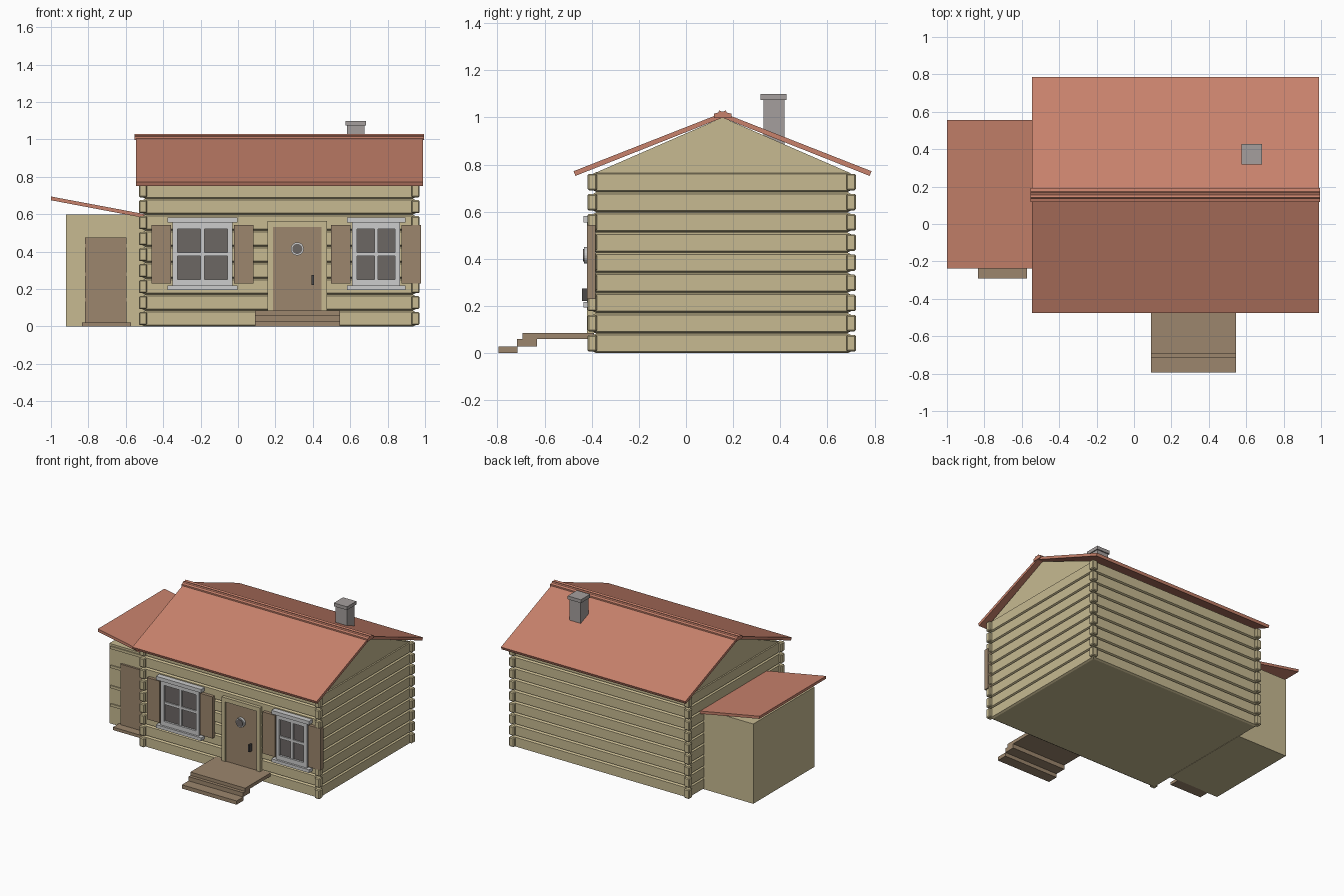
import bpy, bmesh, math

if "Cube" in bpy.data.objects:
    bpy.data.objects.remove(bpy.data.objects["Cube"])


def colour(name, r, g, b):
    m = bpy.data.materials.new(name)
    m.diffuse_color = [((c / 255 + 0.055) / 1.055) ** 2.4 for c in (r, g, b)] + [1]
    m.use_nodes = True
    m.node_tree.nodes["Principled BSDF"].inputs["Base Color"].default_value = m.diffuse_color
    return m


LOG = colour("pale_log", 199, 186, 145)
ROOF = colour("red_roof", 200, 130, 108)
WOOD = colour("brown_wood", 156, 134, 109)
TRIM = colour("light_trim", 204, 204, 204)
GLASS = colour("dark_glass", 108, 103, 100)
STONE = colour("grey_stone", 165, 159, 157)
IRON = colour("dark_iron", 75, 73, 72)


def finish(name, bm, mat):
    bmesh.ops.recalc_face_normals(bm, faces=bm.faces)
    me = bpy.data.meshes.new(name)
    bm.to_mesh(me)
    bm.free()
    me.materials.append(mat)
    ob = bpy.data.objects.new(name, me)
    bpy.context.collection.objects.link(ob)
    return ob


def prism(name, pts, a, b, mat, axis="x"):
    """Extrude a (y, z) or (x, z) outline along x or y from a to b."""
    bm = bmesh.new()
    put = (lambda u, w, t: (t, u, w)) if axis == "x" else (lambda u, w, t: (u, t, w))
    ends = [[bm.verts.new(put(u, w, t)) for u, w in pts] for t in (a, b)]
    bm.faces.new(ends[0])
    bm.faces.new(ends[1])
    n = len(pts)
    for i in range(n):
        j = (i + 1) % n
        bm.faces.new((ends[0][i], ends[0][j], ends[1][j], ends[1][i]))
    return finish(name, bm, mat)


def box(name, x0, x1, y0, y1, z0, z1, mat, bevel=0):
    ob = prism(name, [(y0, z0), (y1, z0), (y1, z1), (y0, z1)], x0, x1, mat)
    if bevel:
        mod = ob.modifiers.new("bevel", "BEVEL")
        mod.width = bevel
        mod.segments = 1
    return ob


def disc(name, x, z, r, y0, y1, mat, n=20):
    pts = [(x + r * math.cos(2 * math.pi * i / n), z + r * math.sin(2 * math.pi * i / n))
           for i in range(n)]
    return prism(name, pts, y0, y1, mat, "y")


# Log walls: stacked courses with a groove between each
X0, X1, Y0, Y1 = -0.51, 0.95, -0.395, 0.70
COURSES, PITCH = 9, 0.0855
bm = bmesh.new()
rings = []
for i in range(COURSES):
    for dz, inset in ((0, 0.014), (0.007, 0), (0.077, 0), (PITCH - 0.001, 0.014)):
        z = i * PITCH + dz
        rings.append([bm.verts.new(p) for p in (
            (X0 + inset, Y0 + inset, z), (X1 - inset, Y0 + inset, z),
            (X1 - inset, Y1 - inset, z), (X0 + inset, Y1 - inset, z))])
for lo, hi in zip(rings, rings[1:]):
    for k in range(4):
        bm.faces.new((lo[k], lo[(k + 1) % 4], hi[(k + 1) % 4], hi[k]))
bm.faces.new(rings[0])
bm.faces.new(rings[-1])
finish("log_walls", bm, LOG)

# Log ends at the four corners
for i in range(COURSES):
    for x in (-0.53, 0.927):
        for y in (-0.418, 0.68):
            box("log_end", x, x + 0.043, y, y + 0.041,
                i * PITCH + 0.007, i * PITCH + 0.077, LOG, 0.006)

# Gable infill under the main roof
RIDGE = 0.155
prism("gable", [(-0.385, 0.765), (0.695, 0.765), (RIDGE, 1.0)], X0 + 0.006, X1 - 0.006, LOG)

# Main roof: two slopes and a ridge cap
slope = [(-0.632, 0.772), (0, 1.02), (0, 0.999), (-0.624, 0.752)]
for s, name in ((1, "roof_front"), (-1, "roof_back")):
    prism(name, [(RIDGE + s * y, z) for y, z in slope], -0.545, 0.988, ROOF)
cap = [(-0.037, 0.997), (-0.037, 1.016), (-0.018, 1.021), (-0.014, 1.03), (0, 1.024)]
cap += [(-y, z) for y, z in reversed(cap[:-1])]
prism("ridge_cap", [(RIDGE + y, z) for y, z in cap], -0.553, 0.995, ROOF)

# Chimney
box("chimney", 0.583, 0.677, 0.328, 0.418, 0.78, 1.08, STONE)
box("chimney_cap", 0.575, 0.685, 0.317, 0.427, 1.075, 1.10, STONE)

# Side shed with a tilted roof, battens, door and doorstep
box("shed", -0.92, -0.50, -0.215, 0.515, 0, 0.60, LOG)
prism("shed_roof", [(-1.0, 0.695), (-0.50, 0.601), (-0.504, 0.581), (-1.0, 0.675)],
      -0.237, 0.555, ROOF, "y")
for z in (0.133, 0.27, 0.422, 0.565):
    box("shed_batten", -0.907, -0.505, -0.223, -0.21, z, z + 0.02, LOG)
box("shed_door", -0.818, -0.595, -0.23, -0.21, 0.015, 0.477, WOOD)
box("shed_step", -0.835, -0.572, -0.292, -0.21, 0, 0.022, WOOD)

# Front door with frame, round window and handle
for x in (0.158, 0.447):
    box("door_frame_side", x, x + 0.03, -0.42, -0.38, 0.085, 0.565, LOG)
box("door_frame_top", 0.188, 0.447, -0.42, -0.38, 0.533, 0.565, LOG)
box("front_door", 0.188, 0.447, -0.412, -0.38, 0.085, 0.533, WOOD)
disc("door_window_rim", 0.317, 0.415, 0.035, -0.432, -0.40, TRIM)
disc("door_window_glass", 0.317, 0.415, 0.027, -0.437, -0.42, GLASS)
box("door_handle", 0.394, 0.406, -0.442, -0.405, 0.222, 0.275, IRON)

# Porch steps
for y0, y1, z0, z1 in ((-0.795, -0.715, 0, 0.028), (-0.717, -0.633, 0.028, 0.06),
                       (-0.693, -0.39, 0.06, 0.085)):
    box("porch_step", 0.09, 0.545, y0, y1, z0, z1, WOOD)


def window(x0, x1):
    """Framed four-pane window with sill, head trim and two shutters."""
    mid, t = (x0 + x1) / 2, 0.027
    box("window_glass", x0 + 0.01, x1 - 0.01, -0.405, -0.38, 0.23, 0.55, GLASS)
    for x in (x0, x1 - t):
        box("window_stile", x, x + t, -0.42, -0.38, 0.218, 0.555, TRIM)
    for z in (0.218, 0.522):
        box("window_rail", x0 + t, x1 - t, -0.42, -0.38, z, z + 0.033, TRIM)
    box("window_mullion", mid - 0.01, mid + 0.01, -0.415, -0.39, 0.25, 0.523, TRIM)
    box("window_crossbar", x0 + t, x1 - t, -0.414, -0.39, 0.376, 0.396, TRIM)
    box("window_sill", x0 - 0.028, x1 + 0.028, -0.435, -0.38, 0.194, 0.218, TRIM)
    box("window_head", x0 - 0.028, x1 + 0.028, -0.435, -0.38, 0.555, 0.582, TRIM)
    for x in (x0 - 0.112, x1 + 0.008):
        box("shutter", x, x + 0.104, -0.42, -0.385, 0.23, 0.543, WOOD)


window(-0.35, -0.03)
window(0.61, 0.867)
